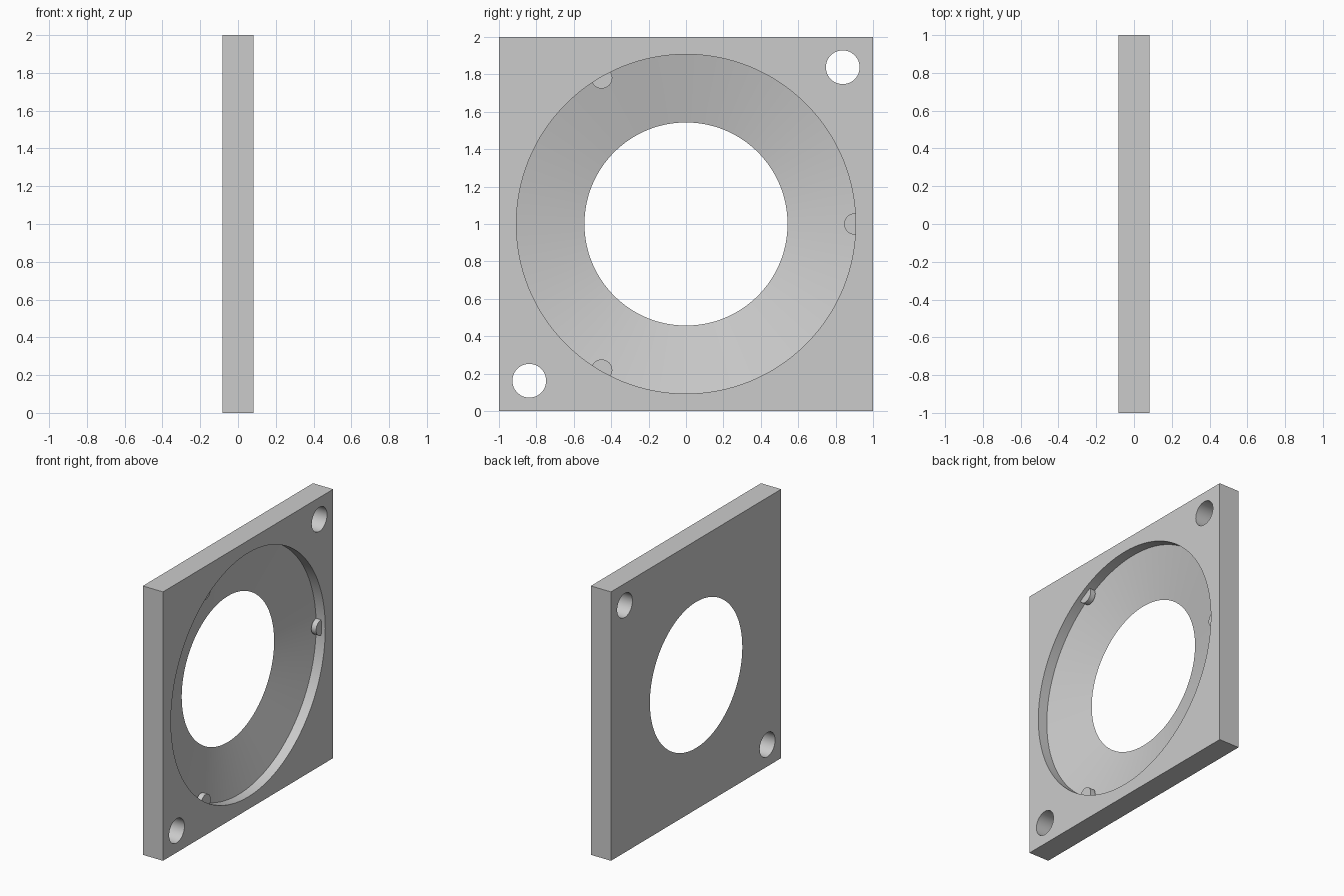
import bpy
import bmesh
from math import cos, sin, pi, radians

if "Cube" in bpy.data.objects:
    bpy.data.objects.remove(bpy.data.objects["Cube"], do_unlink=True)

HALF = 0.083          # half thickness of the plate
RIM, BORE = 0.907, 0.543
FLOOR = HALF - 0.075  # where the straight rim wall meets the cone

grey = bpy.data.materials.new("plain_grey")
grey.use_nodes = True
grey.diffuse_color = (0.6, 0.6, 0.6, 1)
grey.node_tree.nodes["Principled BSDF"].inputs["Base Color"].default_value = (0.6, 0.6, 0.6, 1)


def finish(name, bm):
    bmesh.ops.recalc_face_normals(bm, faces=bm.faces)
    mesh = bpy.data.meshes.new(name)
    bm.to_mesh(mesh)
    bm.free()
    mesh.materials.append(grey)
    obj = bpy.data.objects.new(name, mesh)
    bpy.context.collection.objects.link(obj)
    return obj


def lathe_x(name, profile, y=0, z=1, sides=128):
    """Closed solid turned around an axis parallel to x; profile is (x, radius)."""
    bm = bmesh.new()
    rings = [[bm.verts.new((x, y + r * cos(2 * pi * i / sides), z + r * sin(2 * pi * i / sides)))
              for i in range(sides)] for x, r in profile]
    for a, b in zip(rings, rings[1:]):
        for i in range(sides):
            j = (i + 1) % sides
            bm.faces.new((a[i], a[j], b[j], b[i]))
    bm.faces.new(rings[0])
    bm.faces.new(rings[-1])
    return finish(name, bm)


def smooth(obj):
    bpy.ops.object.select_all(action='DESELECT')
    obj.select_set(True)
    bpy.context.view_layer.objects.active = obj
    bpy.ops.object.shade_smooth_by_angle(angle=radians(30))


# Square plate
bm = bmesh.new()
bmesh.ops.create_cube(bm, size=1)
for v in bm.verts:
    v.co = (v.co.x * 2 * HALF, v.co.y * 2, v.co.z * 2 + 1)
plate = finish("square_plate", bm)

# Recess: straight rim wall, then a cone that ends in a knife edge at the rear face
slope = (RIM - BORE) / (FLOOR + HALF)
cutters = [lathe_x("recess_cutter", [(0.2, RIM), (FLOOR, RIM), (-HALF - 0.05, BORE - 0.05 * slope)])]

# Two mounting holes in opposite corners
for s in (-1, 1):
    cutters.append(lathe_x("hole_cutter", [(0.2, 0.09), (-0.2, 0.09)], 0.838 * s, 1 + 0.838 * s, 48))

bpy.context.view_layer.objects.active = plate
for c in cutters:
    mod = plate.modifiers.new("cut", 'BOOLEAN')
    mod.operation = 'DIFFERENCE'
    mod.solver = 'EXACT'
    mod.object = c
    bpy.ops.object.modifier_apply(modifier=mod.name)
    bpy.data.objects.remove(c, do_unlink=True)
smooth(plate)

# Three round retaining lugs, half sunk into the rim wall
for k in range(3):
    a = 2 * pi * k / 3
    lug = lathe_x(f"retaining_lug_{k + 1}", [(HALF - 0.032, 0.057), (HALF - 0.072, 0.057)],
                  0.902 * cos(a), 1 + 0.902 * sin(a), 40)
    smooth(lug)
